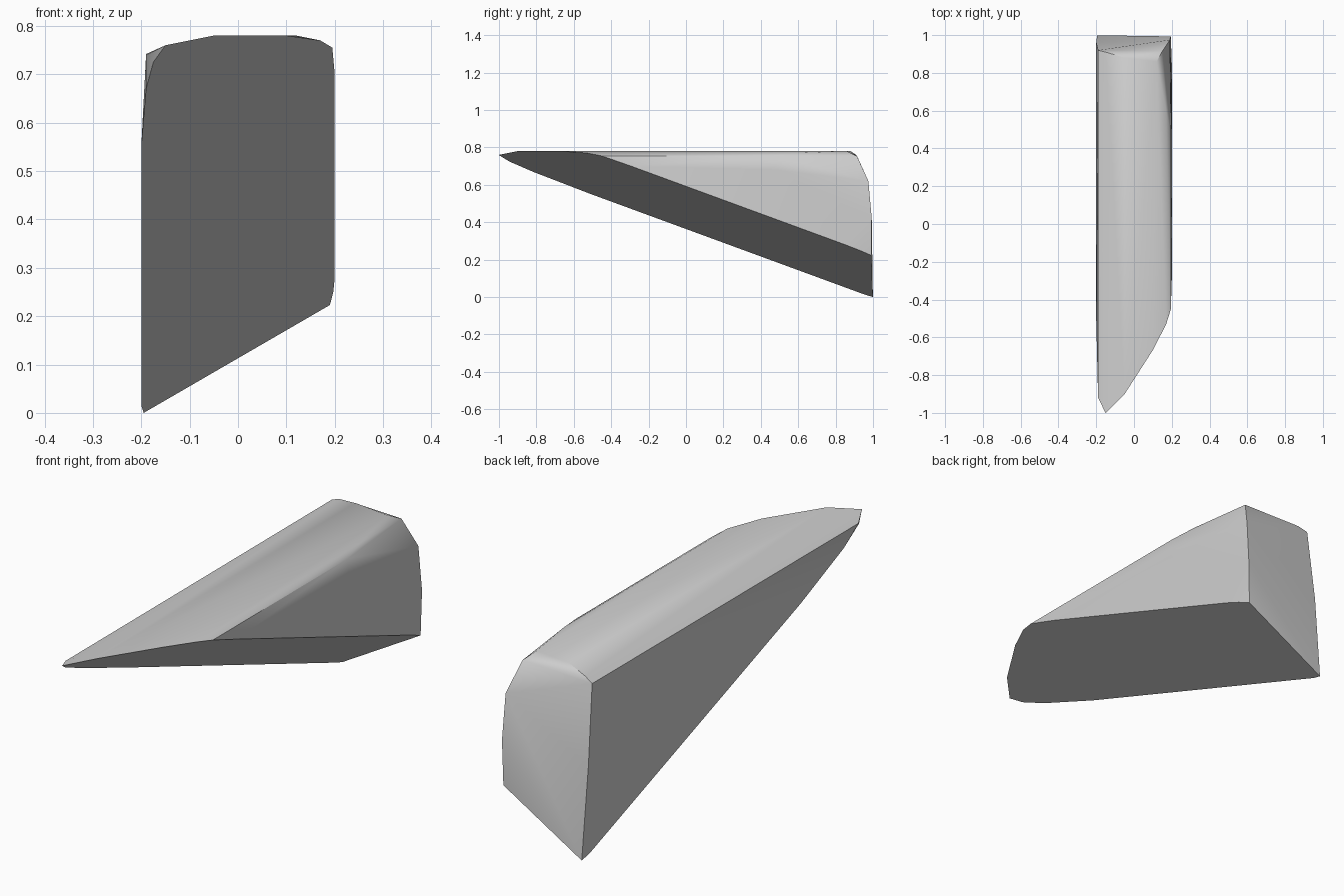
import bpy
import bmesh
import math

cube = bpy.data.objects.get("Cube")
if cube:
    bpy.data.objects.remove(cube, do_unlink=True)


def underside(x, z):
    """Point at the given x and z on the flat sloping underside."""
    return (x, (0.478 + 0.571 * x - z) / 0.367, z)


# Domed top: (x, z) of each ridge line, with the y where it meets the rear bevel
top_ridges = [
    (-0.15, 0.76, 0.91),
    (-0.05, 0.78, 0.88),
    (0.06, 0.78, 0.85),
    (0.10, 0.78, 0.855),
    (0.17, 0.77, 0.60),
    (0.195, 0.755, 0.48),
]
points = []
for x, z, rear_y in top_ridges:
    points.append(underside(x, z))
    points.append((x, rear_y, z))

# Rounded outline of the underside, along both long edges
underside_outline = [
    (-0.175, 0.725), (-0.19, 0.67), (-0.2, 0.55), (-0.2, 0.015), (-0.195, 0),
    (0.19, 0.223), (0.197, 0.25), (0.2, 0.28), (0.2, 0.7),
]
points += [underside(x, z) for x, z in underside_outline]

# Narrow side: top edge and rear edge
points += [(-0.19, -0.92, 0.74), (-0.19, 0.92, 0.742), (-0.2, 0.96, 0.4)]

# Other side: flat upper limit, then the cut-back rear corner
points += [
    (0.2, 0.48, 0.68),
    (0.12, 0.86, 0.78),
    (0.15, 0.915, 0.752),
    (0.19, 0.975, 0.62),
    (0.195, 0.993, 0.42),
]

# Skin the outline into one closed solid
bm = bmesh.new()
for point in points:
    bm.verts.new(point)
hull = bmesh.ops.convex_hull(bm, input=bm.verts[:])
loose = [v for v in bm.verts if not v.link_faces]
bmesh.ops.delete(bm, geom=loose, context="VERTS")
bmesh.ops.dissolve_limit(
    bm, angle_limit=math.radians(1), verts=bm.verts[:], edges=bm.edges[:]
)
bmesh.ops.recalc_face_normals(bm, faces=bm.faces[:])

mesh = bpy.data.meshes.new("wedge_body")
bm.to_mesh(mesh)
bm.free()
body = bpy.data.objects.new("wedge_body", mesh)
bpy.context.collection.objects.link(body)

# Plain grey surface
grey = bpy.data.materials.new("light_grey")
grey.use_nodes = True
colour = (0.62, 0.62, 0.62, 1)
grey.diffuse_color = colour
grey.node_tree.nodes["Principled BSDF"].inputs["Base Color"].default_value = colour
mesh.materials.append(grey)

# Soft dome, crisp borders
bpy.ops.object.select_all(action="DESELECT")
body.select_set(True)
bpy.context.view_layer.objects.active = body
bpy.ops.object.shade_smooth_by_angle(angle=math.radians(30))
